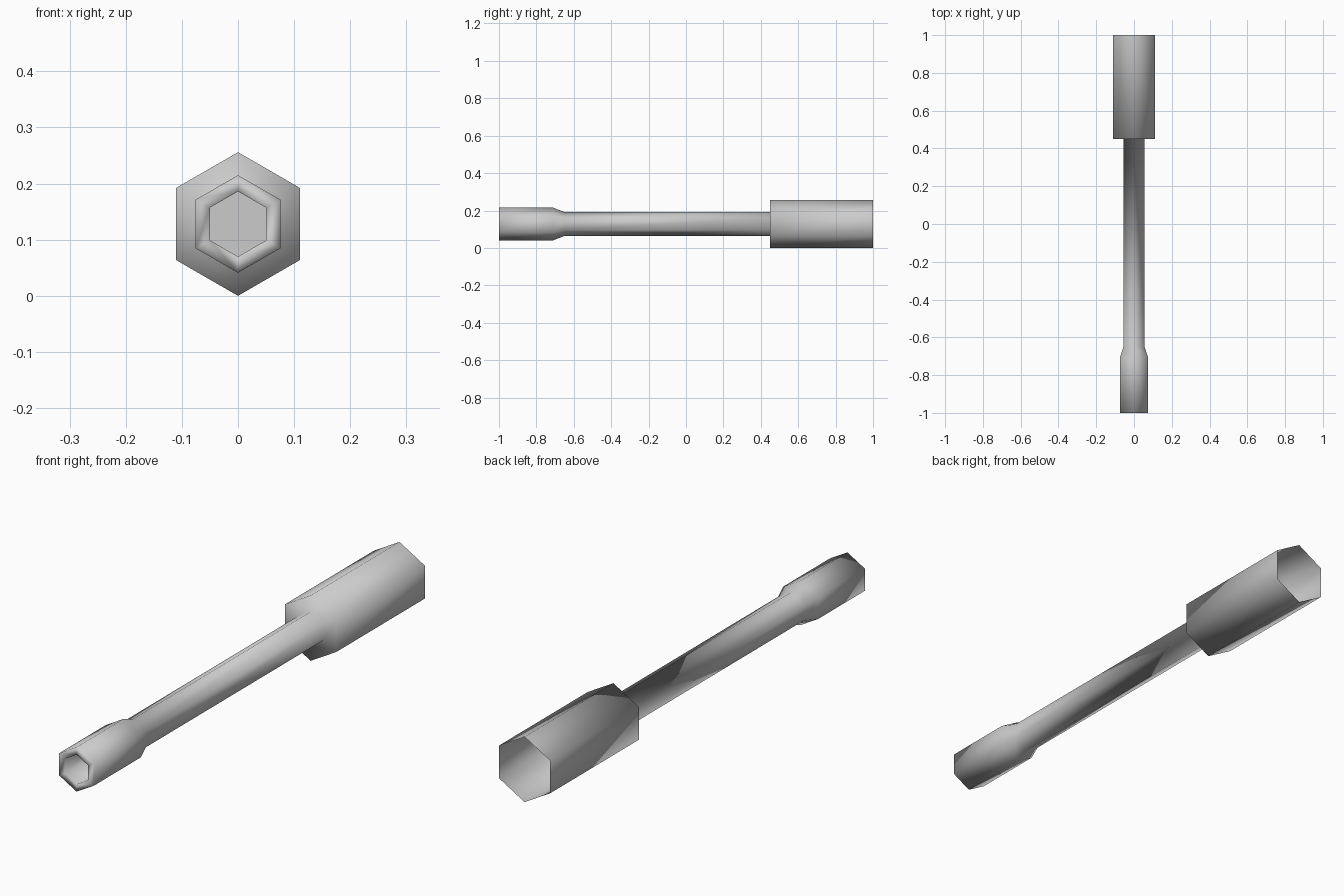
import bpy
import bmesh
from math import cos, sin, tau

cube = bpy.data.objects.get("Cube")
if cube:
    bpy.data.objects.remove(cube, do_unlink=True)

SIDES = 6
AXIS_Z = 0.128

# Plain grey metal
metal = bpy.data.materials.new("grey metal")
grey = (0.6, 0.6, 0.6, 1.0)
metal.use_nodes = True
metal.diffuse_color = grey
metal.node_tree.nodes["Principled BSDF"].inputs["Base Color"].default_value = grey

# Lengthwise profile (y, corner radius): open handle, shaft, flared tip, socket
profile = [
    (1.0, 0.128), (0.45, 0.128),
    (0.45, 0.064), (-0.65, 0.064),
    (-0.71, 0.087), (-1.0, 0.087),
    (-1.0, 0.058), (-0.75, 0.058),
]


def hex_ring(bm, y, radius):
    """Ring of corners around the long axis, one corner pointing up."""
    angles = [tau * k / SIDES for k in range(SIDES)]
    return [bm.verts.new((radius * sin(a), y, AXIS_Z + radius * cos(a))) for a in angles]


bm = bmesh.new()
rings = [hex_ring(bm, y, r) for y, r in profile]
for a, b in zip(rings, rings[1:]):
    for k in range(SIDES):
        n = (k + 1) % SIDES
        bm.faces.new((a[k], a[n], b[n], b[k]))

# Flat floor of the front socket, kept separate so that it shades flat
floor = bm.faces.new(hex_ring(bm, *profile[-1]))
bm.normal_update()

# Walls face outward, floor faces the front
wall = bm.faces[:][0] if bm.faces else None
centre = wall.calc_center_median()
if wall.normal.x * centre.x + wall.normal.z * (centre.z - AXIS_Z) < 0:
    bmesh.ops.reverse_faces(bm, faces=[f for f in bm.faces if f is not floor])
if floor.normal.y > 0:
    floor.normal_flip()
for f in bm.faces:
    f.smooth = f is not floor

mesh = bpy.data.meshes.new("socket_driver")
bm.to_mesh(mesh)
bm.free()
mesh.materials.append(metal)
driver = bpy.data.objects.new("socket_driver", mesh)
bpy.context.collection.objects.link(driver)
